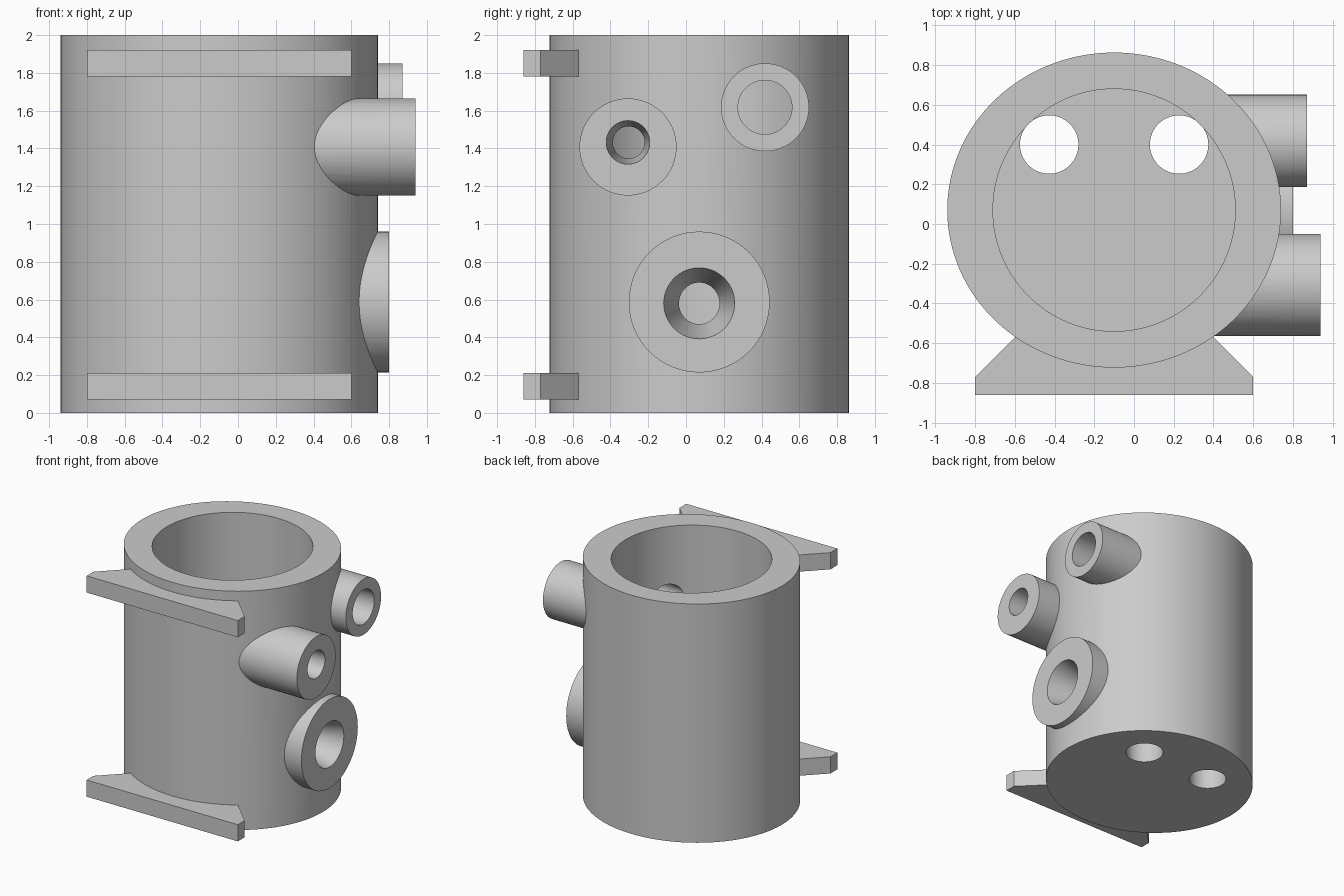
import bpy
import bmesh
import math
from mathutils import Matrix, Vector

cube = bpy.data.objects.get("Cube")
if cube:
    bpy.data.objects.remove(cube, do_unlink=True)

GREY = (0.6, 0.6, 0.6, 1)
metal = bpy.data.materials.new("plain grey")
metal.use_nodes = True
metal.diffuse_color = GREY
metal.node_tree.nodes["Principled BSDF"].inputs["Base Color"].default_value = GREY

CX, CY = -0.10, 0.07
HEIGHT, FLOOR = 2.0, 0.2


def make_object(name, bm):
    bmesh.ops.recalc_face_normals(bm, faces=bm.faces)
    mesh = bpy.data.meshes.new(name)
    bm.to_mesh(mesh)
    bm.free()
    mesh.materials.append(metal)
    obj = bpy.data.objects.new(name, mesh)
    bpy.context.collection.objects.link(obj)
    return obj


def round_part(name, start, end, r1, r2=None, segments=64, stretch=(1, 1)):
    """Cylinder or cone running from start to end."""
    start, end = Vector(start), Vector(end)
    axis = end - start
    place = (Matrix.Translation((start + end) / 2)
             @ Vector((0, 0, 1)).rotation_difference(axis).to_matrix().to_4x4()
             @ Matrix.Diagonal((*stretch, 1, 1)))
    bm = bmesh.new()
    bmesh.ops.create_cone(bm, cap_ends=True, segments=segments, radius1=r1,
                          radius2=r1 if r2 is None else r2,
                          depth=axis.length, matrix=place)
    return make_object(name, bm)


def combine(target, tool, operation):
    """Apply a boolean and discard the tool."""
    mod = target.modifiers.new("combine", 'BOOLEAN')
    mod.operation, mod.solver, mod.object = operation, 'EXACT', tool
    graph = bpy.context.evaluated_depsgraph_get()
    result = bpy.data.meshes.new_from_object(target.evaluated_get(graph))
    target.modifiers.clear()
    target.data = result
    bpy.data.objects.remove(tool, do_unlink=True)


# Oval outer shell
body = round_part("housing", (CX, CY, 0), (CX, CY, HEIGHT), 1,
                  segments=128, stretch=(0.84, 0.793))

# Side ports: y, boss z, bore z, boss radius, end x, outer bore, inner bore, inner x
ports = [
    (0.07, 0.587, 0.58, 0.373, 0.80, 0.188, 0.11, 0.51),
    (-0.307, 1.408, 1.432, 0.257, 0.94, 0.115, 0.085, 0.38),
    (0.418, 1.618, 1.618, 0.233, 0.87, 0.143, 0.143, 0.40),
]
for y, z, _, radius, end, *_ in ports:
    combine(body, round_part("boss", (0.2, y, z), (end, y, z), radius), 'UNION')

# Round cavity, open at the top
combine(body, round_part("cavity", (CX, CY, FLOOR), (CX, CY, HEIGHT + 0.2), 0.61,
                         segments=128), 'DIFFERENCE')

# Tapered bores through the ports into the cavity
for y, _, z, _, end, r_out, r_in, x_in in ports:
    slope = (r_out - r_in) / (end - x_in)
    x0, x1 = 0.2, end + 0.05
    bore = round_part("bore", (x0, y, z), (x1, y, z),
                      r_out + slope * (x0 - end), r_out + slope * (x1 - end))
    combine(body, bore, 'DIFFERENCE')

# Two drain holes in the floor
for side in (-1, 1):
    x, y = CX + side * 0.327, CY + 0.33
    combine(body, round_part("drain", (x, y, -0.1), (x, y, FLOOR + 0.05), 0.147),
            'DIFFERENCE')

# Mounting flanges on the front
half = [(0.70, -0.86), (0.70, -0.77), (0.50, -0.57)]
outline = half + [(-x, y) for x, y in reversed(half)]
for name, z in (("lower_mounting_flange", 0.07), ("upper_mounting_flange", 1.78)):
    bm = bmesh.new()
    face = bm.faces.new([bm.verts.new((CX + x, y, z)) for x, y in outline])
    lifted = bmesh.ops.extrude_face_region(bm, geom=[face])["geom"]
    bmesh.ops.translate(bm, vec=(0, 0, 0.14),
                        verts=[v for v in lifted if isinstance(v, bmesh.types.BMVert)])
    make_object(name, bm)

# Smooth the round walls, keep the rims sharp
bpy.ops.object.select_all(action='DESELECT')
body.select_set(True)
bpy.context.view_layer.objects.active = body
bpy.ops.object.shade_smooth_by_angle(angle=math.radians(30))
